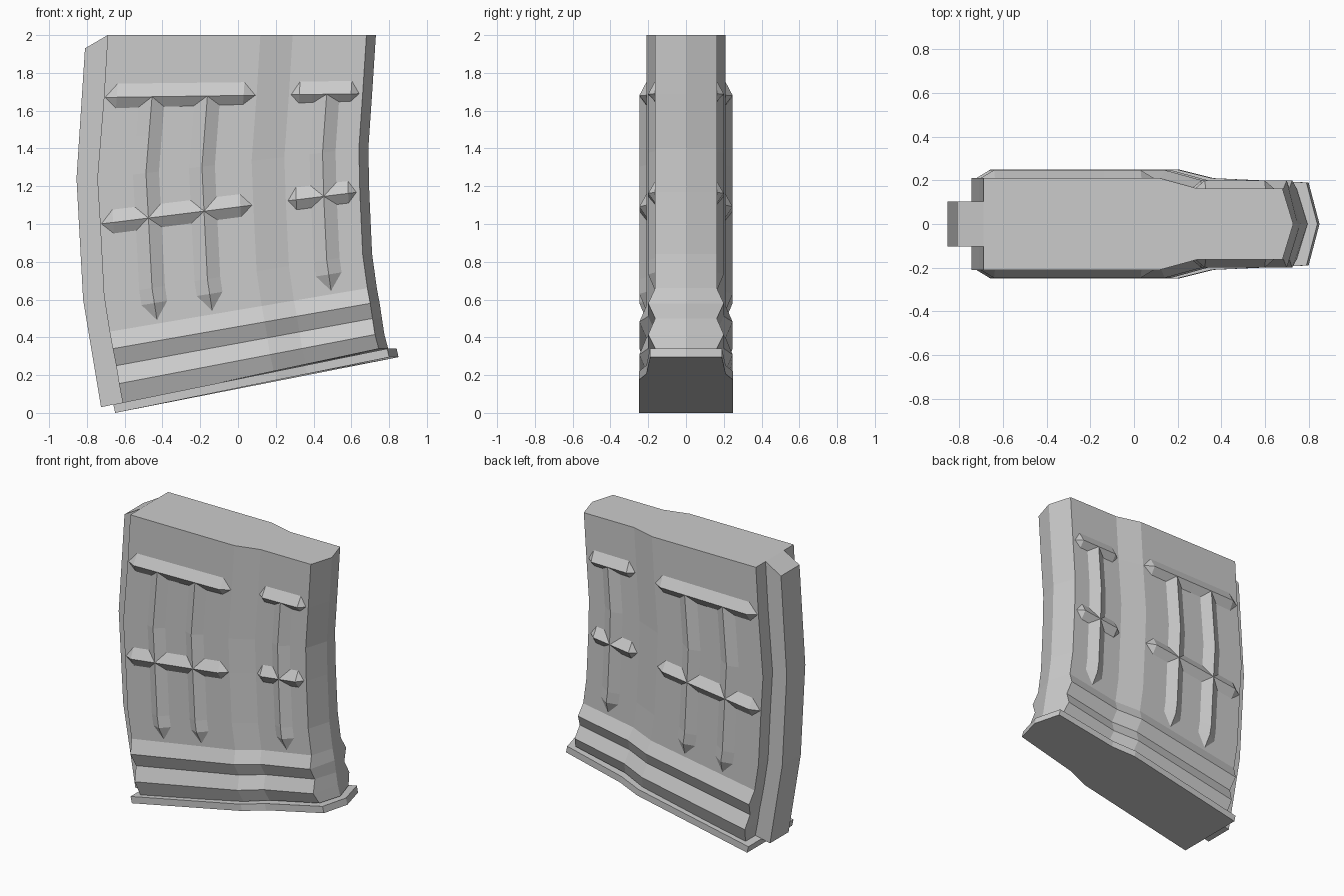
import bpy, bmesh

if "Cube" in bpy.data.objects:
    bpy.data.objects.remove(bpy.data.objects["Cube"])

# Side-face rows, top to bottom: back edge x, z, front edge x, z, bulge in y
ROWS = [(-.69, 2.0, .68, 2.0, 0), (-.71, 1.67, .66, 1.69, 0),
        (-.745, 1.24, .64, 1.40, 0), (-.73, 1.0, .645, 1.17, 0),
        (-.71, .62, .66, .84, 0), (-.68, .43, .685, .66, 0),
        (-.663, .34, .70, .58, .037), (-.645, .25, .712, .50, 0),
        (-.63, .155, .725, .415, .037), (-.61, .05, .745, .34, 0)]
WIDTHS = [(0, .21), (.59, .21), (.715, .163), (1, .163)]


def make(name, verts, faces, mirror=False):
    me = bpy.data.meshes.new(name)
    me.from_pydata(verts, [], faces)
    bm = bmesh.new()
    bm.from_mesh(me)
    if mirror:
        ret = bmesh.ops.duplicate(bm, geom=bm.verts[:] + bm.faces[:])
        fs = [g for g in ret["geom"] if isinstance(g, bmesh.types.BMFace)]
        for g in ret["geom"]:
            if isinstance(g, bmesh.types.BMVert):
                g.co.y *= -1
        bmesh.ops.reverse_faces(bm, faces=fs)
    else:
        bmesh.ops.recalc_face_normals(bm, faces=bm.faces[:])
    bm.to_mesh(me)
    bm.free()
    ob = bpy.data.objects.new(name, me)
    bpy.context.collection.objects.link(ob)
    return ob


def loft(name, rings):
    n = len(rings[0])
    verts = [p for r in rings for p in r]
    faces = [(i * n + j, i * n + (j + 1) % n, (i + 1) * n + (j + 1) % n, (i + 1) * n + j)
             for i in range(len(rings) - 1) for j in range(n)]
    faces += [tuple(range(n)), tuple(range(len(verts) - n, len(verts)))]
    return make(name, verts, faces)


def ring(row, widths, nose):
    lx, lz, rx, rz, bulge = row
    half = [(lx + (rx - lx) * t, -(w + bulge), lz + (rz - lz) * t) for t, w in widths]
    tip = (rx + nose, 0, rz)
    return half + [tip] + [(x, -y, z) for x, y, z in reversed(half)]


def lerp_table(table, t):
    for (a, wa), (b, wb) in zip(table, table[1:]):
        if t <= b:
            return wa + (wb - wa) * (t - a) / (b - a)
    return table[-1][1]


def surf(t, v, off):
    """Point on the -y side; t runs back to front, v is the height at the back edge."""
    for a, b in zip(ROWS, ROWS[1:]):
        if v >= b[1]:
            break
    k = (a[1] - v) / (a[1] - b[1])
    lx, lz, rx, rz = (a[i] + (b[i] - a[i]) * k for i in range(4))
    return (lx + (rx - lx) * t, -(lerp_table(WIDTHS, t) + off), lz + (rz - lz) * t)


def rib(name, path, side_a, side_b):
    """Ridge along (t, v) points; first and last are tips lying on the surface."""
    low, high = -.004, .037
    verts = [surf(*path[0], low), surf(*path[-1], low)]
    mid = path[1:-1]
    for t, v in mid:
        verts += [surf(t + side_a[0], v + side_a[1], low), surf(t, v, high),
                  surf(t + side_b[0], v + side_b[1], low)]
    m = 2 + 3 * (len(mid) - 1)
    faces = [(0, 2, 3), (0, 3, 4), (1, m + 1, m), (1, m + 2, m + 1)]
    for i in range(len(mid) - 1):
        a = 2 + 3 * i
        faces += [(a, a + 3, a + 4, a + 1), (a + 1, a + 4, a + 5, a + 2)]
    make(name, verts, faces, mirror=True)


# Curved body with pressed bands near the bottom
loft("body", [ring(r, WIDTHS, .05) for r in ROWS])

# Back spine
SPINE = [(-.81, 1.93, -.69, 2.0), (-.855, 1.24, -.72, 1.24),
         (-.82, .60, -.69, .62), (-.725, .03, -.60, .057)]
loft("back_spine", [[(a, -.103, b), (c, -.103, d), (c, .103, d), (a, .103, b)]
                    for a, b, c, d in SPINE])

# Floor plate
PLATE = [(0, .25), (.59, .25), (.70, .21), (1, .19)]
loft("floor_plate", [ring((-.66, .045, .79, .34, 0), PLATE, .05),
                     ring((-.65, 0, .80, .295, 0), PLATE, .05)])

# Horizontal ribs, wide rear panel and narrow front panel
for label, t0, t1, inset in (("rear", .0, .59, .05), ("front", .72, .99, .035)):
    for row, v, up, down in (("upper", 1.67, .08, .065), ("middle", 1.0, .075, .065)):
        n = 4
        inner = [t0 + inset + (t1 - t0 - 2 * inset) * i / n for i in range(n + 1)]
        rib(f"{label}_{row}_rib", [(t0, v)] + [(t, v) for t in inner] + [(t1, v)],
            (0, up), (0, -down))

# Vertical ribs running from the upper rib to a pointed lower end
for i, t in enumerate((.186, .40, .861)):
    vs = (1.70, 1.67, 1.45, 1.24, 1.0, .80, .62, .54, .44)
    rib(f"vertical_rib_{i + 1}", [(t, v) for v in vs], (-.055, 0), (.055, 0))
